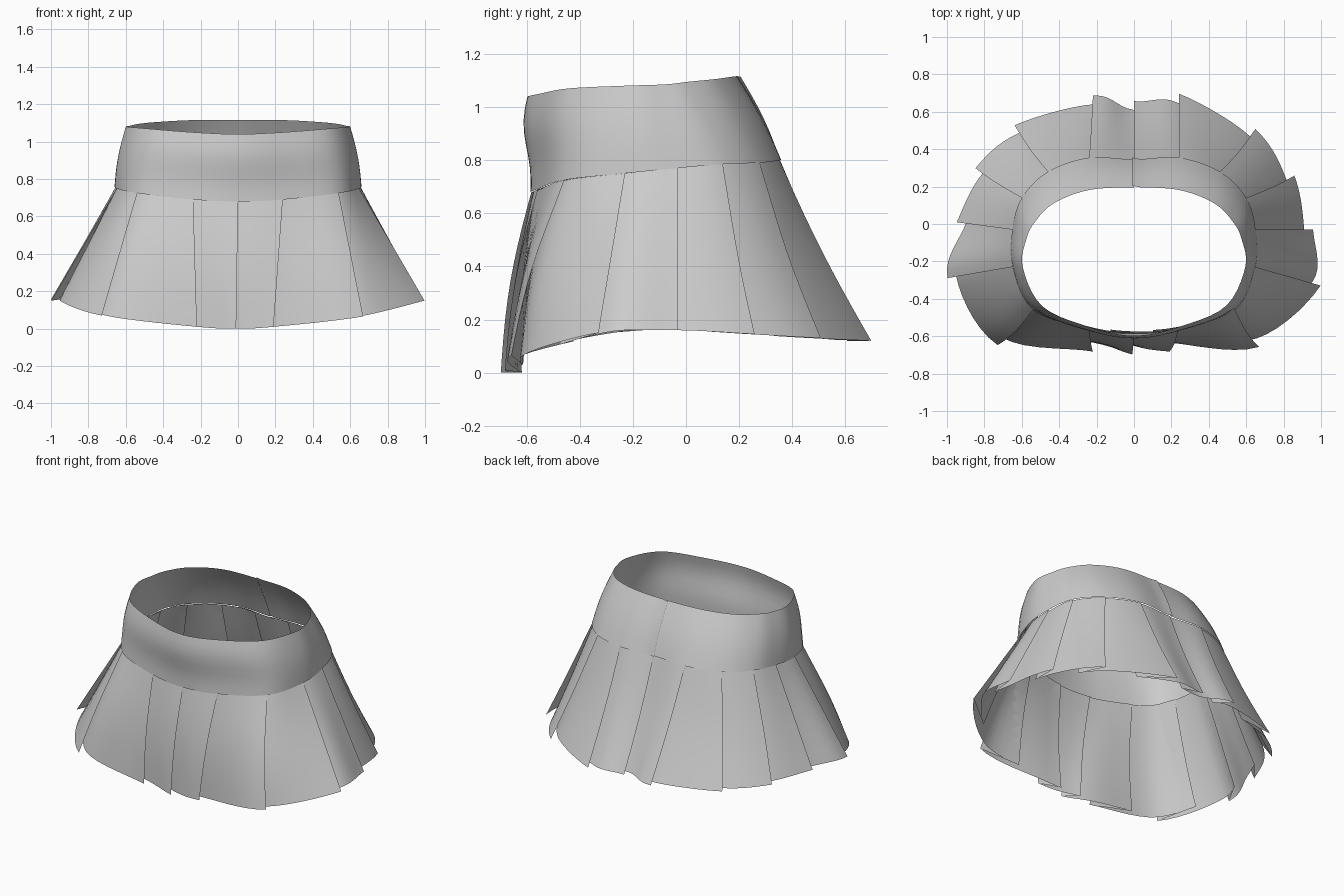
import bpy, math
from mathutils import Vector

if "Cube" in bpy.data.objects:
    bpy.data.objects.remove(bpy.data.objects["Cube"])

# Control points, counter-clockwise from the back centre (one per pleat)
HEM = [(0, .66, .12), (-.22, .69, .12), (-.64, .53, .13), (-.85, .30, .145),
       (-.95, .01, .16), (-1, -.29, .15), (-.73, -.65, .07), (-.22, -.685, .01),
       (-.01, -.70, 0), (.19, -.685, .01), (.67, -.66, .065), (1, -.33, .15),
       (.96, -.03, .16), (.86, .26, .145), (.65, .51, .13), (.24, .70, .12)]
SEAM_HALF = [(0, .345, .80), (-.24, .355, .80), (-.46, .28, .79), (-.60, .14, .785),
             (-.65, -.03, .77), (-.65, -.23, .75), (-.54, -.46, .725),
             (-.24, -.56, .69), (0, -.585, .68)]
TOP_HALF = [(0, .195, 1.115), (-.24, .182, 1.115), (-.43, .11, 1.105), (-.53, .01, 1.095),
            (-.575, -.08, 1.085), (-.595, -.23, 1.08), (-.49, -.44, 1.07),
            (-.24, -.55, 1.05), (0, -.597, 1.04)]


def mirrored(half):
    return half + [(-x, y, z) for x, y, z in half[-2:0:-1]]


SEAM, TOP = mirrored(SEAM_HALF), mirrored(TOP_HALF)
N = len(HEM)


def curve(pts, u):
    """Closed smooth curve through the control points."""
    i = math.floor(u)
    t = u - i
    a, b, c, d = (Vector(pts[(i + k) % N]) for k in (-1, 0, 1, 2))
    return 0.5 * (2 * b + (c - a) * t + (2 * a - 5 * b + 4 * c - d) * t * t
                  + (3 * b - a - 3 * c + d) * t ** 3)


def loft(lower, upper, u, s):
    return curve(upper, u).lerp(curve(lower, u), s)


def inward(lower, upper, u, s):
    d = loft(lower, upper, u + .02, s) - loft(lower, upper, u - .02, s)
    return Vector((-d.y, d.x, 0)).normalized()


def sheet(name, rows, angle):
    """Grid surface from equally long rows of points."""
    n = len(rows[0])
    verts = [p for r in rows for p in r]
    faces = [(j * n + i, (j + 1) * n + i, (j + 1) * n + i + 1, j * n + i + 1)
             for j in range(len(rows) - 1) for i in range(n - 1)]
    me = bpy.data.meshes.new(name)
    me.from_pydata(verts, [], faces)
    me.update()
    ob = bpy.data.objects.new(name, me)
    bpy.context.collection.objects.link(ob)
    bpy.ops.object.select_all(action='DESELECT')
    ob.select_set(True)
    bpy.context.view_layer.objects.active = ob
    bpy.ops.object.shade_smooth_by_angle(angle=math.radians(angle))
    return ob


# Waistband: fitted band, open at the back centre with a small overlap
rows = []
STEPS = N * 5
for j in range(9):
    s = j / 8
    row = []
    for k in range(STEPS + 1):
        u = k / STEPS * (N + .04)
        p = loft(SEAM, TOP, u, s)
        out = .012 * math.sin(math.pi * s) + .01 * (k == STEPS)
        p -= inward(SEAM, TOP, u, s) * out
        p.y -= .009 * math.sin(2 * math.pi * s) * min(1, max(0, (-p.y - .3) / .28))
        row.append(p)
    rows.append(row)
sheet("waistband", rows, 40)

# Pleated skirt: knife pleats, each tucked deep under the previous pleat
rows = []
OVERLAP, SEG = .55, 11
for j in range(11):
    s = j / 10
    row = []
    for i in range(N):
        for k in range(SEG + 1):
            t = k / SEG
            u = i - OVERLAP + t * (1 + OVERLAP)
            p = loft(HEM, SEAM, u, s)
            p += inward(HEM, SEAM, u, s) * (.003 + (.012 + .062 * s) * (1 - t))
            # front swells forward, back sags slightly
            swell = .022 * min(1, max(0, (-p.y - .3) / .25)) + .014 * min(1, max(0, p.y / .4))
            p.y -= swell * math.sin(math.pi * s)
            row.append(p)
    row.append(row[0].copy())
    rows.append(row)
sheet("pleated_skirt", rows, 40)
